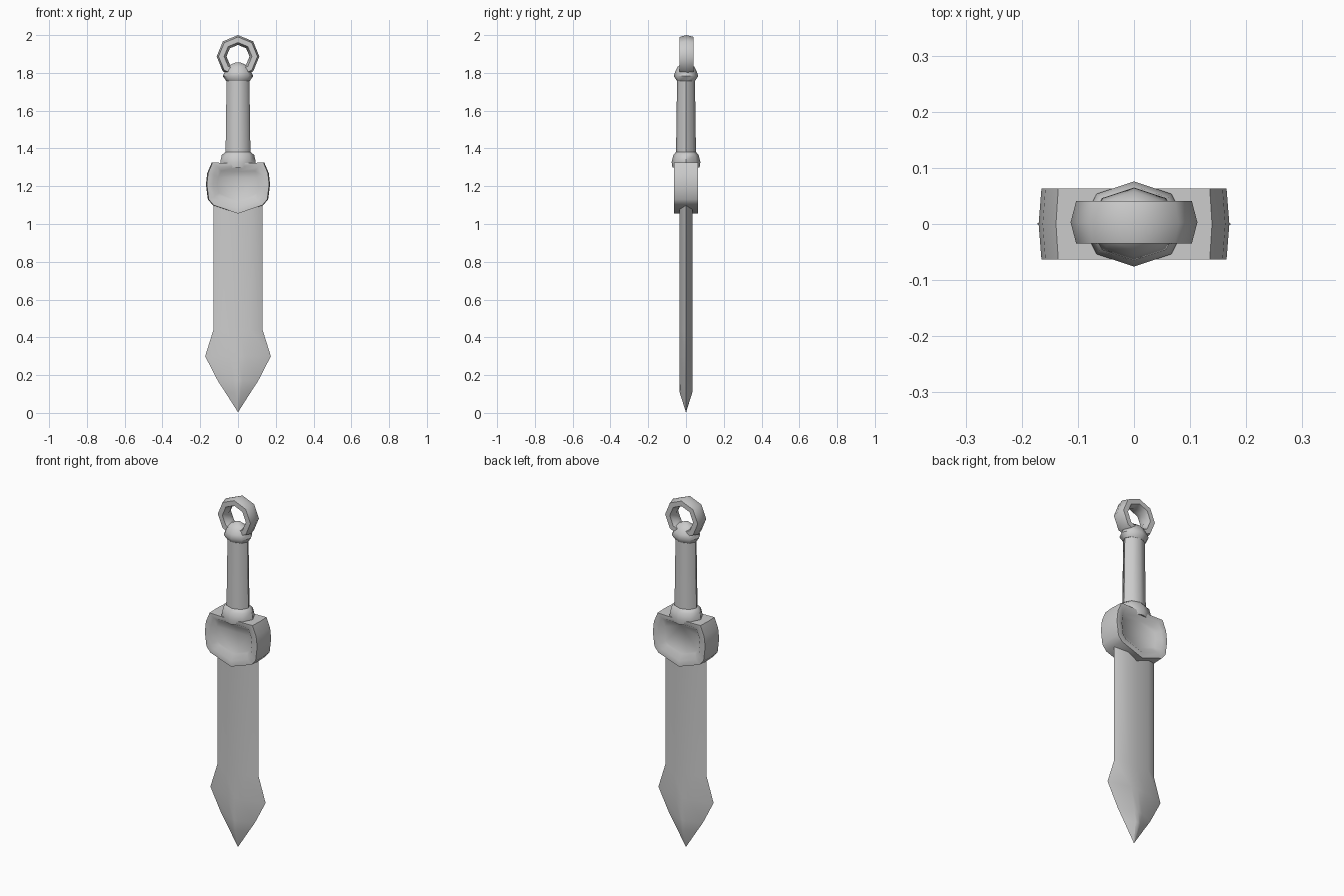
import bpy, bmesh, math

if "Cube" in bpy.data.objects:
    bpy.data.objects.remove(bpy.data.objects["Cube"])


def loft(name, rings, closed=False, angle=40):
    """Skin a list of equal-length point rings; cap the ends unless closed."""
    bm = bmesh.new()
    vs = [[bm.verts.new(p) for p in r] for r in rings]
    n = len(rings[0])
    pairs = list(zip(vs, vs[1:])) + ([(vs[-1], vs[0])] if closed else [])
    for a, b in pairs:
        for i in range(n):
            j = (i + 1) % n
            bm.faces.new((a[i], a[j], b[j], b[i]))
    if not closed:
        bm.faces.new(vs[0])
        bm.faces.new(vs[-1])
    bmesh.ops.remove_doubles(bm, verts=bm.verts, dist=0.0005)
    bmesh.ops.recalc_face_normals(bm, faces=bm.faces)
    me = bpy.data.meshes.new(name)
    bm.to_mesh(me)
    bm.free()
    ob = bpy.data.objects.new(name, me)
    bpy.context.collection.objects.link(ob)
    bpy.ops.object.select_all(action='DESELECT')
    bpy.context.view_layer.objects.active = ob
    ob.select_set(True)
    bpy.ops.object.shade_smooth_by_angle(angle=math.radians(angle))
    return ob


# Blade: sharp edges, shallow central groove that closes into a ridge at the tip
def blade_ring(z, w, rx, ry, cy):
    return [(w, 0, z), (rx, ry, z), (0, cy, z), (-rx, ry, z),
            (-w, 0, z), (-rx, -ry, z), (0, -cy, z), (rx, -ry, z)]


loft("blade", [blade_ring(*s) for s in (
    (1.20, 0.13, 0.065, 0.034, 0.022),
    (0.44, 0.13, 0.065, 0.034, 0.022),
    (0.30, 0.174, 0.045, 0.034, 0.034),
    (0.17, 0.107, 0.025, 0.034, 0.035),
    (0.11, 0.068, 0.015, 0.030, 0.034),
    (0.005, 0.001, 0.0003, 0.001, 0.001))])

# Guard: shield outline with a sunken panel front and back
half = [(0.135, 1.325), (0.158, 1.27), (0.165, 1.21), (0.155, 1.13), (0.13, 1.10)]
outline = half + [(0, 1.055)] + [(-x, z) for x, z in reversed(half)] + [(0, 1.322)]


def guard_ring(y, sx=1.0, sz=1.0, zc=1.215):
    return [(x * sx, y, zc + (z - zc) * sz) for x, z in outline]


side = [guard_ring(-0.040, 0.66, 0.60), guard_ring(-0.063, 0.80, 0.80),
        guard_ring(-0.063)]
back = [[(x, -y, z) for x, y, z in r] for r in reversed(side)]
loft("guard", side + [guard_ring(0, 1.03)] + back, angle=50)


# Eight-sided turned parts of the hilt
def hilt_ring(z, rx, ry):
    pts = []
    for i in range(8):
        a = i * math.pi / 4
        pts.append((rx * math.cos(a), ry * math.sin(a), z))
    return pts


loft("lower_collar", [hilt_ring(*s) for s in (
    (1.30, 0.092, 0.072), (1.328, 0.094, 0.076), (1.365, 0.086, 0.067),
    (1.385, 0.062, 0.050))], angle=50)
loft("grip", [hilt_ring(1.36, 0.066, 0.053), hilt_ring(1.79, 0.060, 0.047)], angle=50)
loft("upper_collar", [hilt_ring(*s) for s in (
    (1.757, 0.062, 0.048), (1.783, 0.081, 0.065), (1.805, 0.070, 0.058),
    (1.832, 0.062, 0.045), (1.856, 0.012, 0.012))], angle=50)

# Pommel ring: octagon with a six-sided section
section = [(0.113, 0), (0.103, 0.038), (0.074, 0.038),
           (0.061, 0), (0.074, -0.038), (0.103, -0.038)]
loft("pommel_ring", [[(r * math.sin(a), y + 0.003, 1.887 + r * math.cos(a))
                      for r, y in section]
                     for a in (k * math.pi / 4 for k in range(8))],
     closed=True, angle=60)
